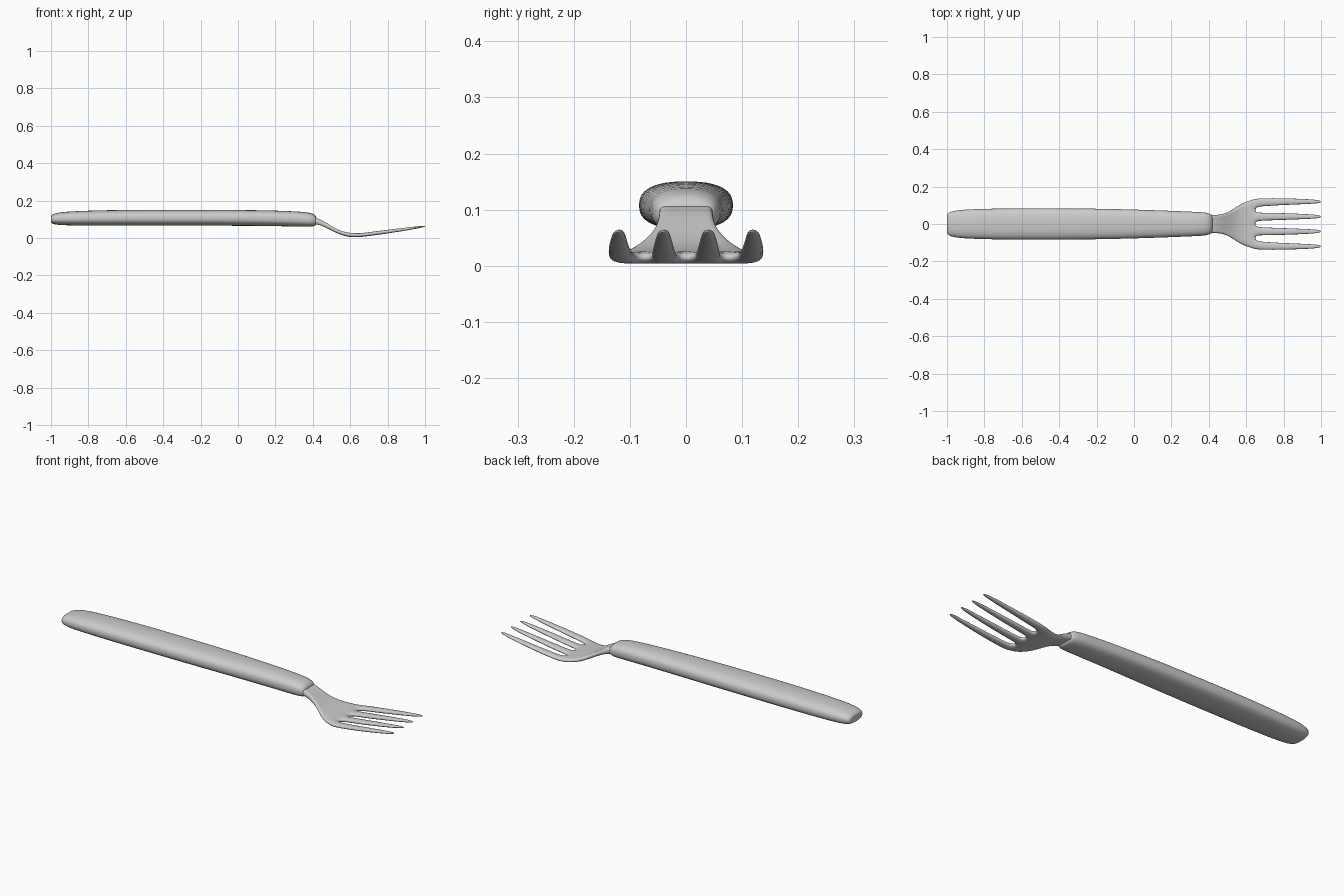
import bpy, bmesh, math


def make_object(name, bm, levels):
    bmesh.ops.recalc_face_normals(bm, faces=bm.faces[:])
    mesh = bpy.data.meshes.new(name)
    bm.to_mesh(mesh)
    bm.free()
    for p in mesh.polygons:
        p.use_smooth = True
    obj = bpy.data.objects.new(name, mesh)
    bpy.context.collection.objects.link(obj)
    mod = obj.modifiers.new("smooth", 'SUBSURF')
    mod.levels = mod.render_levels = levels
    return obj


# Handle: rounded-rectangle sections (x, half width, z bottom, z top)
sections = [
    (-1.0, 0.045, 0.086, 0.114), (-0.998, 0.055, 0.079, 0.122),
    (-0.985, 0.065, 0.073, 0.130), (-0.95, 0.074, 0.068, 0.138),
    (-0.87, 0.080, 0.066, 0.144), (-0.7, 0.084, 0.065, 0.149),
    (-0.5, 0.085, 0.065, 0.151), (-0.2, 0.083, 0.065, 0.151),
    (0.0, 0.078, 0.065, 0.150), (0.2, 0.071, 0.063, 0.147),
    (0.34, 0.065, 0.060, 0.141), (0.385, 0.062, 0.059, 0.135),
    (0.408, 0.055, 0.062, 0.126), (0.418, 0.047, 0.068, 0.115),
    (0.42, 0.036, 0.077, 0.104),
]
N = 24
bm = bmesh.new()
rings = []
for x, hw, lo, hi in sections:
    ring = []
    for k in range(N):
        a = 2 * math.pi * k / N
        c, s = math.cos(a), math.sin(a)
        y = hw * math.copysign(abs(c) ** 0.8, c)
        z = (lo + hi) / 2 + (hi - lo) / 2 * math.copysign(abs(s) ** 0.8, s)
        ring.append(bm.verts.new((x, y, z)))
    rings.append(ring)
for r, q in zip(rings, rings[1:]):
    for k in range(N):
        bm.faces.new((r[k], r[(k + 1) % N], q[(k + 1) % N], q[k]))
bm.faces.new(rings[0])
bm.faces.new(rings[-1])
make_object("handle", bm, 1)

# Fork head stations:
# (x, z centre, thickness, outer tine centre, inner tine centre, tine half width)
stations = [
    (0.39, 0.095, 0.036, 0.040, 0.014, 0.009),
    (0.43, 0.088, 0.032, 0.040, 0.014, 0.009),
    (0.47, 0.069, 0.027, 0.042, 0.014, 0.009),
    (0.51, 0.046, 0.023, 0.055, 0.019, 0.012),
    (0.55, 0.026, 0.022, 0.078, 0.026, 0.018),
    (0.60, 0.014, 0.022, 0.099, 0.034, 0.023),
    (0.65, 0.0145, 0.022, 0.112, 0.038, 0.025),
    (0.68, 0.018, 0.022, 0.116, 0.039, 0.023),
    (0.76, 0.028, 0.022, 0.119, 0.040, 0.021),
    (0.86, 0.042, 0.019, 0.120, 0.040, 0.017),
    (0.95, 0.055, 0.014, 0.120, 0.040, 0.013),
    (1.004, 0.063, 0.008, 0.119, 0.039, 0.007),
]
PALM_END = 6
verts = {}
bm = bmesh.new()
for i, (x, z, t, oc, ic, w) in enumerate(stations):
    lines = [e for c in (-oc, -ic, ic, oc) for e in (c - w, c + w)]
    for j, y in enumerate(lines):
        for side in (-1, 1):
            verts[i, j, side] = bm.verts.new((x, y, z + side * t / 2))

# Palm fills every strip; tines continue only on the even strips
cells = {(i, j) for i in range(len(stations) - 1) for j in range(7)
         if i < PALM_END or j % 2 == 0}
for i, j in cells:
    for s in (-1, 1):
        bm.faces.new([verts[i + a, j + b, s]
                      for a, b in ((0, 0), (1, 0), (1, 1), (0, 1))])
    edges = {(i - 1, j): ((i, j), (i, j + 1)),
             (i + 1, j): ((i + 1, j), (i + 1, j + 1)),
             (i, j - 1): ((i, j), (i + 1, j)),
             (i, j + 1): ((i, j + 1), (i + 1, j + 1))}
    for neighbour, (p, q) in edges.items():
        if neighbour not in cells:
            bm.faces.new((verts[(*p, -1)], verts[(*q, -1)],
                          verts[(*q, 1)], verts[(*p, 1)]))
make_object("fork_head", bm, 2)
